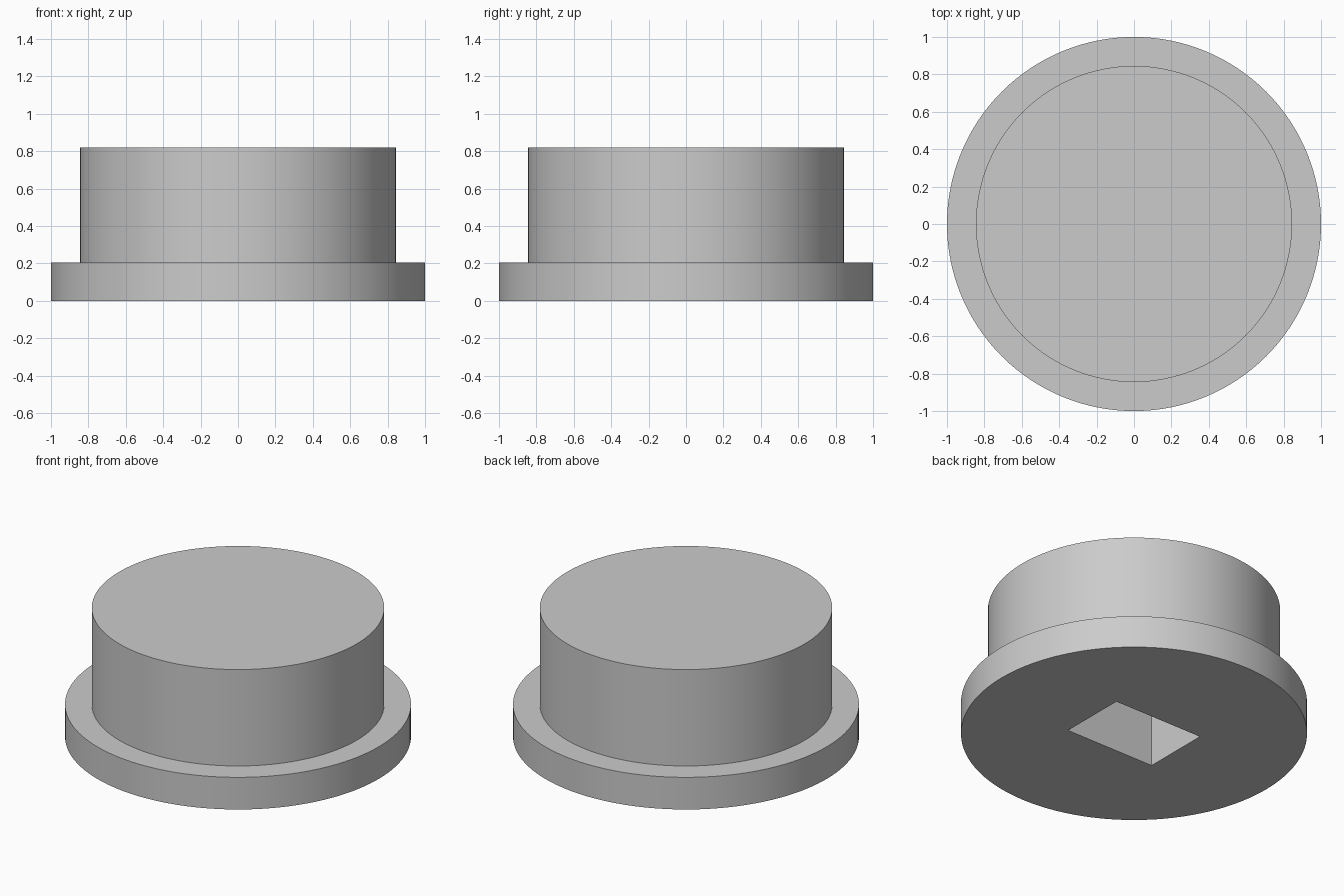
import bpy
import bmesh
from mathutils import Matrix, Vector
from math import tau, radians

cube = bpy.data.objects.get("Cube")
if cube:
    bpy.data.objects.remove(cube, do_unlink=True)

# Dimensions
FLANGE_R, FLANGE_H = 1.0, 0.205
BODY_R, TOTAL_H = 0.845, 0.82
SOCKET_X, SOCKET_Y, SOCKET_DEPTH = 0.63, 0.435, 0.61
SEGMENTS = 128

grey = bpy.data.materials.new("plain grey")
grey.use_nodes = True
colour = (0.6, 0.6, 0.6, 1)
grey.diffuse_color = colour
grey.node_tree.nodes["Principled BSDF"].inputs["Base Color"].default_value = colour


def make_object(name, bm):
    bmesh.ops.recalc_face_normals(bm, faces=bm.faces)
    mesh = bpy.data.meshes.new(name)
    bm.to_mesh(mesh)
    bm.free()
    mesh.materials.append(grey)
    obj = bpy.data.objects.new(name, mesh)
    bpy.context.collection.objects.link(obj)
    return obj


# Flanged plug: stepped profile turned about the vertical axis
bm = bmesh.new()
profile = [(0, 0), (FLANGE_R, 0), (FLANGE_R, FLANGE_H),
           (BODY_R, FLANGE_H), (BODY_R, TOTAL_H), (0, TOTAL_H)]
verts = [bm.verts.new((r, 0, z)) for r, z in profile]
edges = [bm.edges.new(pair) for pair in zip(verts, verts[1:])]
bmesh.ops.spin(bm, geom=verts + edges, cent=(0, 0, 0), axis=(0, 0, 1),
               angle=tau, steps=SEGMENTS, use_merge=True)
bmesh.ops.remove_doubles(bm, verts=bm.verts, dist=0.0001)
plug = make_object("flanged_plug", bm)

# Blind rectangular socket cut up into the underside
bm = bmesh.new()
bmesh.ops.create_cube(bm, size=1, matrix=Matrix.Diagonal(
    Vector((SOCKET_X, SOCKET_Y, 2 * SOCKET_DEPTH, 1))))
cutter = make_object("socket_cutter", bm)
cutter.hide_render = True

cut = plug.modifiers.new("socket", 'BOOLEAN')
cut.operation = 'DIFFERENCE'
cut.solver = 'EXACT'
cut.object = cutter

bpy.ops.object.select_all(action='DESELECT')
plug.select_set(True)
bpy.context.view_layer.objects.active = plug
bpy.ops.object.modifier_apply(modifier=cut.name)
bpy.data.objects.remove(cutter, do_unlink=True)

# Smooth round walls, crisp rims
bpy.ops.object.shade_smooth_by_angle(angle=radians(30))
